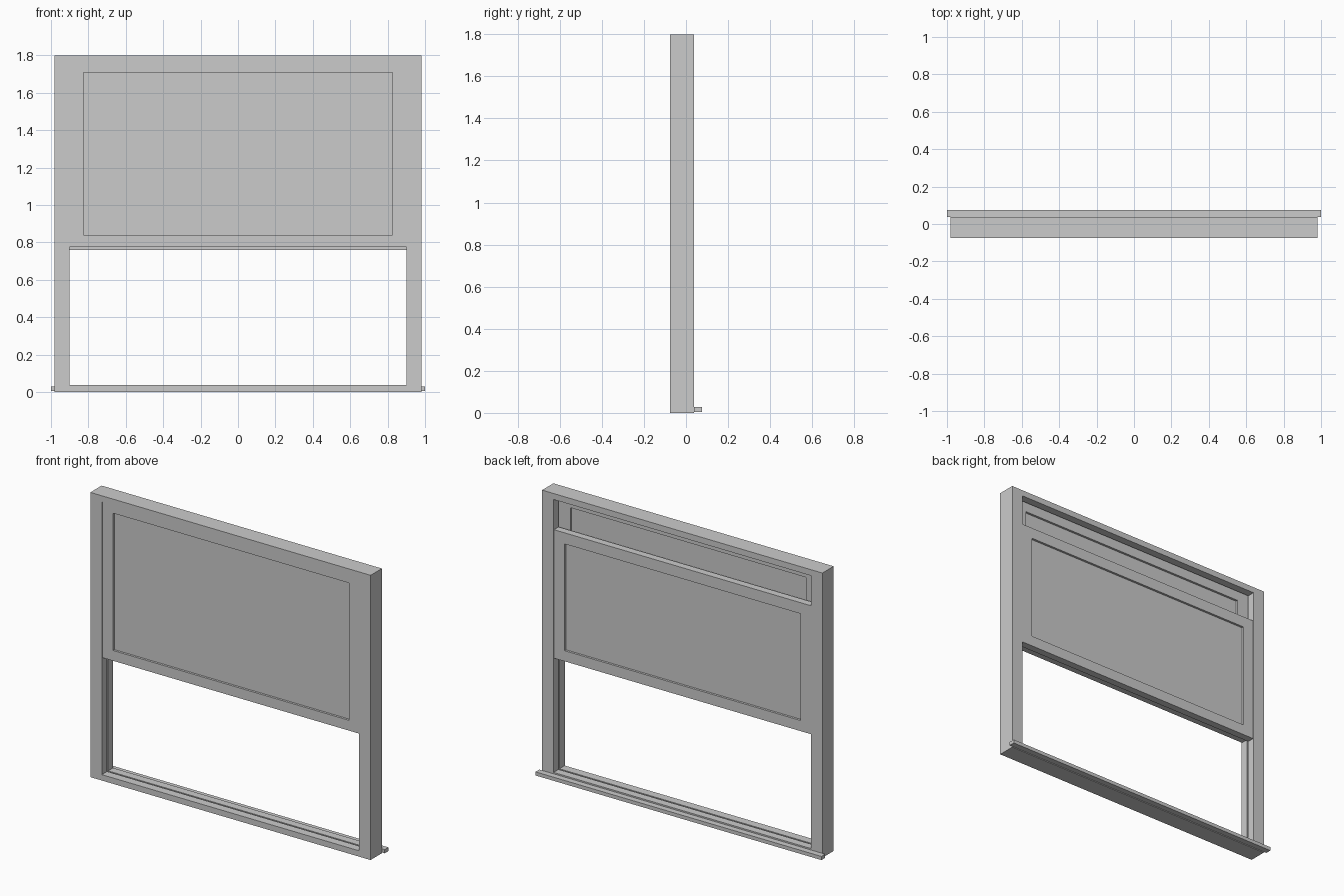
import bpy, bmesh

if "Cube" in bpy.data.objects:
    bpy.data.objects.remove(bpy.data.objects["Cube"])


def rect(x, z0, z1, y):
    return [(-x, y, z0), (x, y, z0), (x, y, z1), (-x, y, z1)]


def make(name, bm):
    bmesh.ops.recalc_face_normals(bm, faces=bm.faces)
    me = bpy.data.meshes.new(name)
    bm.to_mesh(me)
    bm.free()
    ob = bpy.data.objects.new(name, me)
    bpy.context.collection.objects.link(ob)
    return ob


def ring(name, profile):
    """Sweep a closed profile of (half width, z low, z high, y) round a rectangle."""
    bm = bmesh.new()
    loops = [[bm.verts.new(c) for c in rect(*p)] for p in profile]
    for a, b in zip(loops, loops[1:] + loops[:1]):
        for i in range(4):
            j = (i + 1) % 4
            bm.faces.new((a[i], a[j], b[j], b[i]))
    return make(name, bm)


def box(name, x, y0, y1, z0, z1):
    bm = bmesh.new()
    bmesh.ops.create_cube(bm, size=1)
    for v in bm.verts:
        v.co = (v.co.x * 2 * x, y0 + (v.co.y + .5) * (y1 - y0), z0 + (v.co.z + .5) * (z1 - z0))
    return make(name, bm)


def sash(name, y0, y1, z0, z1, pz0, pz1):
    # Stiles and rails around a recessed pane
    x, px = .9, .825
    ring(name + "_sash", [(x, z0, z1, y0), (x, z0, z1, y1),
                          (px, pz0, pz1, y1), (px, pz0, pz1, y0)])
    box(name + "_pane", px, y0 + .014, y1 - .014, pz0, pz1)


# Outer frame with a narrow groove between the two sash tracks
F, B = -.075, .0375
outer, inner, groove = (.98, 0, 1.8), (.9, .037, 1.762), (.91, .027, 1.772)
ring("window_frame", [(*outer, F), (*outer, B), (*inner, B), (*inner, -.012),
                      (*groove, -.012), (*groove, -.022), (*inner, -.022), (*inner, F)])

# Front sash fills the top, rear sash is slid up behind it
sash("front", -.07, -.022, .775, 1.762, .84, 1.708)
sash("rear", -.012, .034, .758, 1.57, .825, 1.50)

# Projecting ledge at the back
box("sill", 1.0, B, .075, .005, .028)
